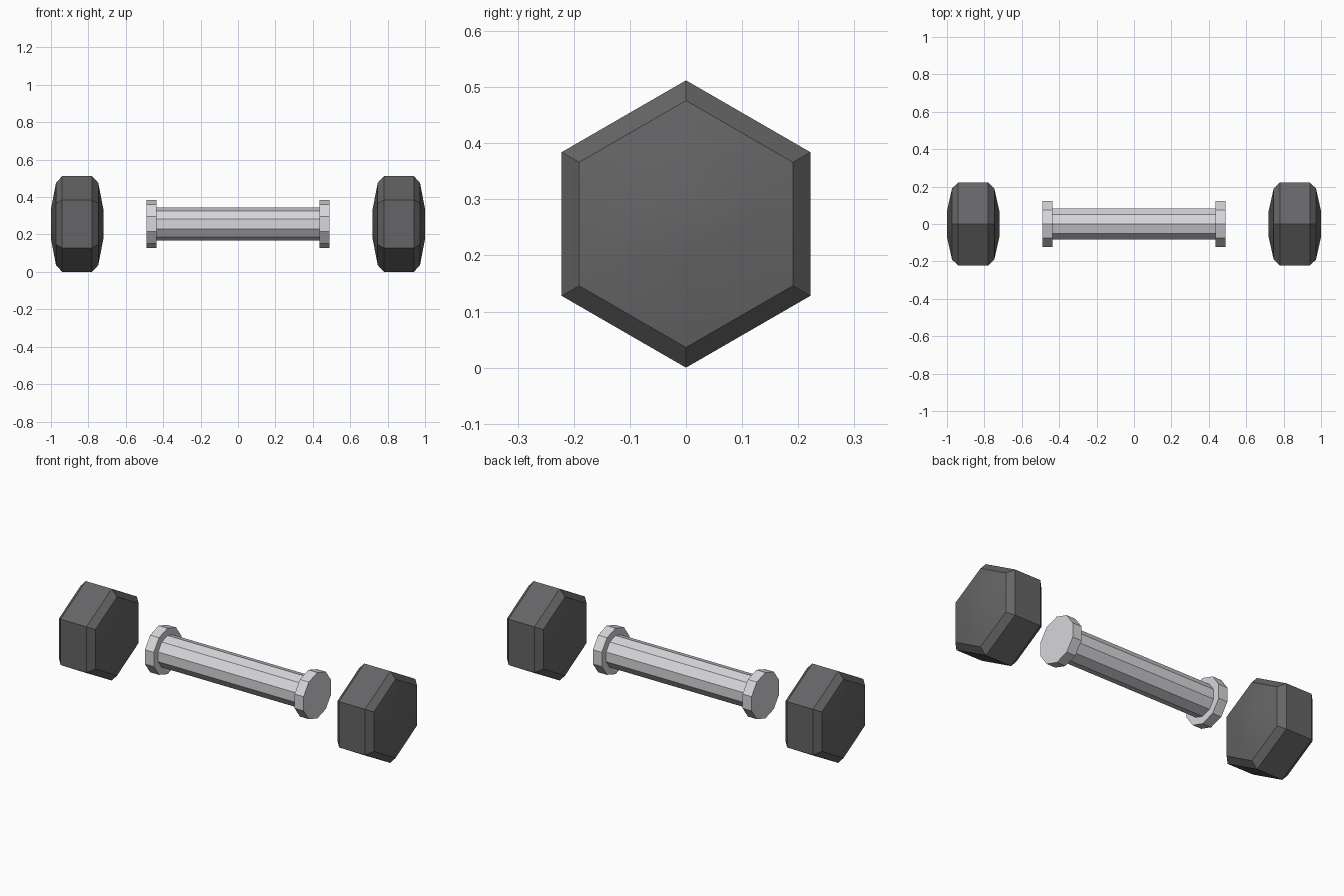
import bpy
import bmesh
import math

if "Cube" in bpy.data.objects:
    bpy.data.objects.remove(bpy.data.objects["Cube"], do_unlink=True)

AXIS_Z = 0.256  # height of the long axis


def make_material(name, color):
    mat = bpy.data.materials.new(name)
    mat.use_nodes = True
    mat.diffuse_color = color
    mat.node_tree.nodes["Principled BSDF"].inputs["Base Color"].default_value = color
    return mat


def lathe(name, profile, sides, mat):
    """Faceted solid around the x axis from (x, radius) points, one corner upwards."""
    bm = bmesh.new()
    rings = []
    for x, r in profile:
        angles = [math.tau * i / sides for i in range(sides)]
        rings.append([bm.verts.new((x, r * math.sin(a), r * math.cos(a))) for a in angles])
    for a, b in zip(rings, rings[1:]):
        for i in range(sides):
            j = (i + 1) % sides
            bm.faces.new((a[i], a[j], b[j], b[i]))
    bm.faces.new(rings[0])
    bm.faces.new(rings[-1])
    bmesh.ops.recalc_face_normals(bm, faces=bm.faces[:])
    mesh = bpy.data.meshes.new(name)
    bm.to_mesh(mesh)
    bm.free()
    mesh.materials.append(mat)
    obj = bpy.data.objects.new(name, mesh)
    obj.location.z = AXIS_Z
    bpy.context.collection.objects.link(obj)
    return obj


rubber = make_material("dark rubber", (0.13, 0.13, 0.135, 1))
steel = make_material("light steel", (0.68, 0.68, 0.71, 1))

# Ten-sided bar with a flange at each end
half = [(0.435, 0.0875), (0.435, 0.128), (0.49, 0.128)]
lathe("handle", [(-x, r) for x, r in reversed(half)] + half, 10, steel)

# Chamfered hexagonal weights with slightly domed ends
dome = [(0.08, 0.256), (0.113, 0.22), (0.14, 0.08)]
weight_profile = [(-x, r) for x, r in reversed(dome)] + dome
for side, name in ((1, "left_weight"), (-1, "right_weight")):
    weight = lathe(name, weight_profile, 6, rubber)
    weight.location.x = side * 0.86
    bpy.ops.object.select_all(action="DESELECT")
    weight.select_set(True)
    bpy.context.view_layer.objects.active = weight
    bpy.ops.object.shade_smooth_by_angle(angle=math.radians(25))
